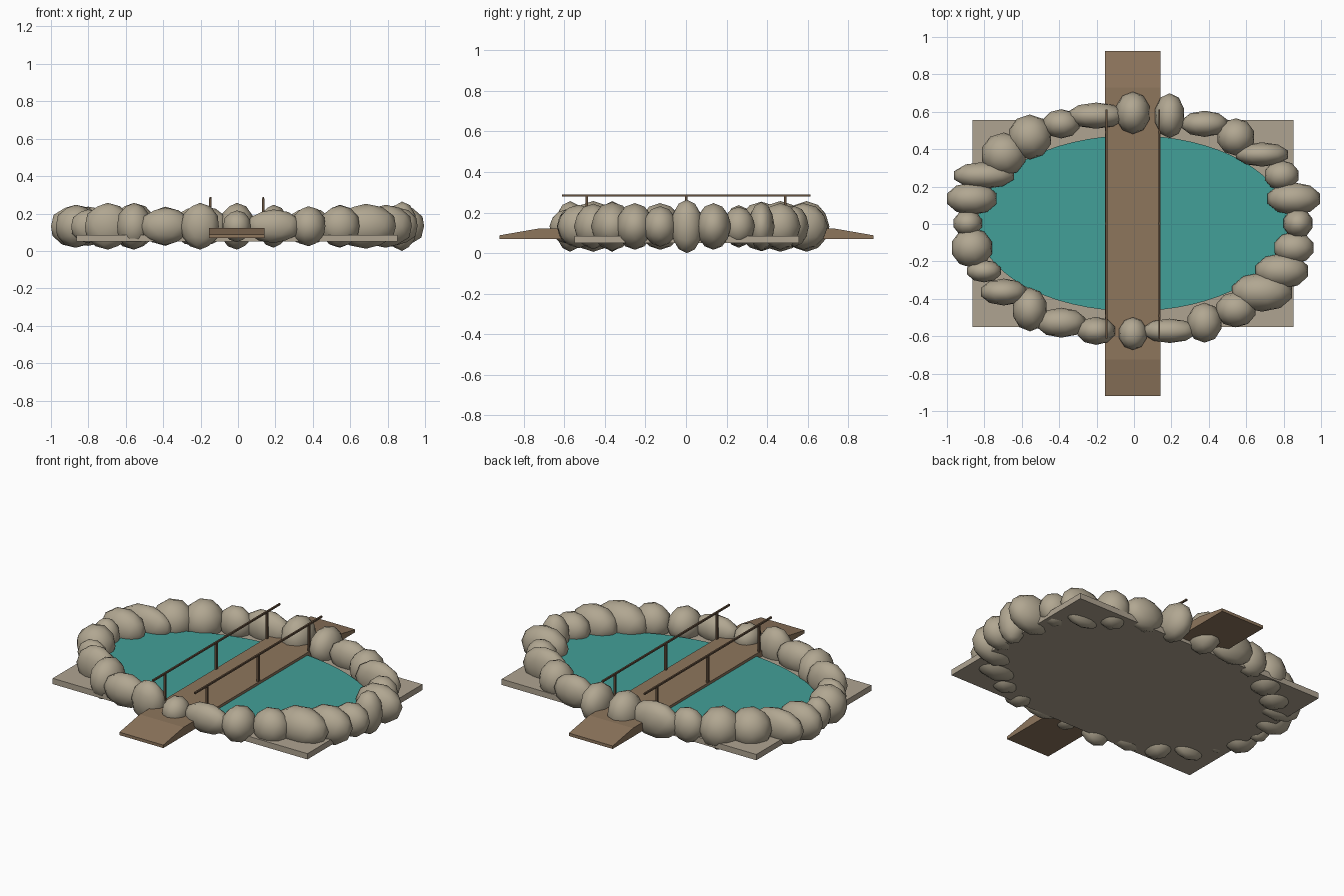
import bpy, bmesh, math

if "Cube" in bpy.data.objects:
    bpy.data.objects.remove(bpy.data.objects["Cube"])

CX, CY = -0.006, 0.004   # centre of the pond


def material(name, rgb):
    m = bpy.data.materials.new(name)
    m.diffuse_color = (*rgb, 1)
    m.use_nodes = True
    m.node_tree.nodes["Principled BSDF"].inputs["Base Color"].default_value = m.diffuse_color
    return m


STONE = material("stone", (0.44, 0.385, 0.285))
SLAB = material("slab_stone", (0.43, 0.37, 0.285))
WATER = material("teal_water", (0.055, 0.35, 0.315))
WOOD = material("wood", (0.27, 0.18, 0.108))
DARK = material("dark_wood", (0.13, 0.082, 0.048))


def finish(name, bm, mat, smooth=False):
    bmesh.ops.recalc_face_normals(bm, faces=bm.faces)
    for f in bm.faces:
        f.smooth = smooth
    me = bpy.data.meshes.new(name)
    bm.to_mesh(me)
    bm.free()
    me.materials.append(mat)
    ob = bpy.data.objects.new(name, me)
    bpy.context.collection.objects.link(ob)
    return ob


def box(name, lo, hi, mat):
    bm = bmesh.new()
    bmesh.ops.create_cube(bm, size=1)
    for v in bm.verts:
        v.co = [(lo[i] + hi[i]) / 2 + v.co[i] * (hi[i] - lo[i]) for i in range(3)]
    return finish(name, bm, mat)


# Base slab
box("base_slab", (-0.863, -0.55, 0.05), (0.853, 0.556, 0.085), SLAB)

# Elliptical water disc
bm = bmesh.new()
bmesh.ops.create_cone(bm, cap_ends=True, segments=64, radius1=1, radius2=1, depth=1)
for v in bm.verts:
    v.co = (CX + v.co.x * 0.83, CY + v.co.y * 0.47, 0.094 + v.co.z * 0.024)
finish("water", bm, WATER)

# Bridge: side profile (y, z) with a ramp at each end, extruded across x
profile = [(-0.92, 0.07), (0.925, 0.07), (0.925, 0.088), (0.73, 0.122),
           (-0.725, 0.122), (-0.92, 0.088)]
bm = bmesh.new()
face = bm.faces.new([bm.verts.new((-0.154, y, z)) for y, z in profile])
ext = bmesh.ops.extrude_face_region(bm, geom=[face])
for v in ext["geom"]:
    if isinstance(v, bmesh.types.BMVert):
        v.co.x = 0.141
finish("bridge_deck", bm, WOOD)

# Handrails with three posts each
for side, x in (("left", -0.148), ("right", 0.135)):
    box(f"{side}_handrail", (x - 0.005, -0.611, 0.279), (x + 0.005, 0.613, 0.289), DARK)
    for i, y in enumerate((-0.49, 0.002, 0.49)):
        box(f"{side}_rail_post_{i + 1}", (x - 0.006, y - 0.006, 0.115),
            (x + 0.006, y + 0.006, 0.281), DARK)

# Ring of boulders, counter-clockwise from +x: half sizes in x, y, z
sizes = [
    (.077, .08, .132), (.14, .087, .115), (.09, .08, .097), (.14, .065, .12),
    (.097, .10, .115), (.122, .07, .10), (.078, .12, .115), (.09, .113, .125),
    (.15, .07, .11), (.097, .078, .105), (.113, .12, .125), (.117, .117, .122),
    (.16, .072, .105), (.133, .087, .115), (.075, .07, .10), (.107, .107, .115),
    (.09, .06, .09), (.122, .072, .125), (.09, .117, .125), (.13, .08, .10),
    (.10, .075, .125), (.073, .087, .085), (.14, .065, .09), (.09, .107, .107),
    (.105, .095, .112), (.16, .105, .12), (.14, .095, .115), (.105, .085, .10)]
for k, size in enumerate(sizes):
    a = 2 * math.pi * k / len(sizes)
    centre = (CX + 0.883 * math.cos(a), CY + 0.59 * math.sin(a), 0.132)
    bm = bmesh.new()
    bmesh.ops.create_icosphere(bm, subdivisions=2, radius=1)
    reach = [max(abs(v.co[i]) for v in bm.verts) for i in range(3)]
    for v in bm.verts:
        v.co = [centre[i] + v.co[i] / reach[i] * size[i] for i in range(3)]
    finish(f"boulder_{k + 1}", bm, STONE, smooth=True)
